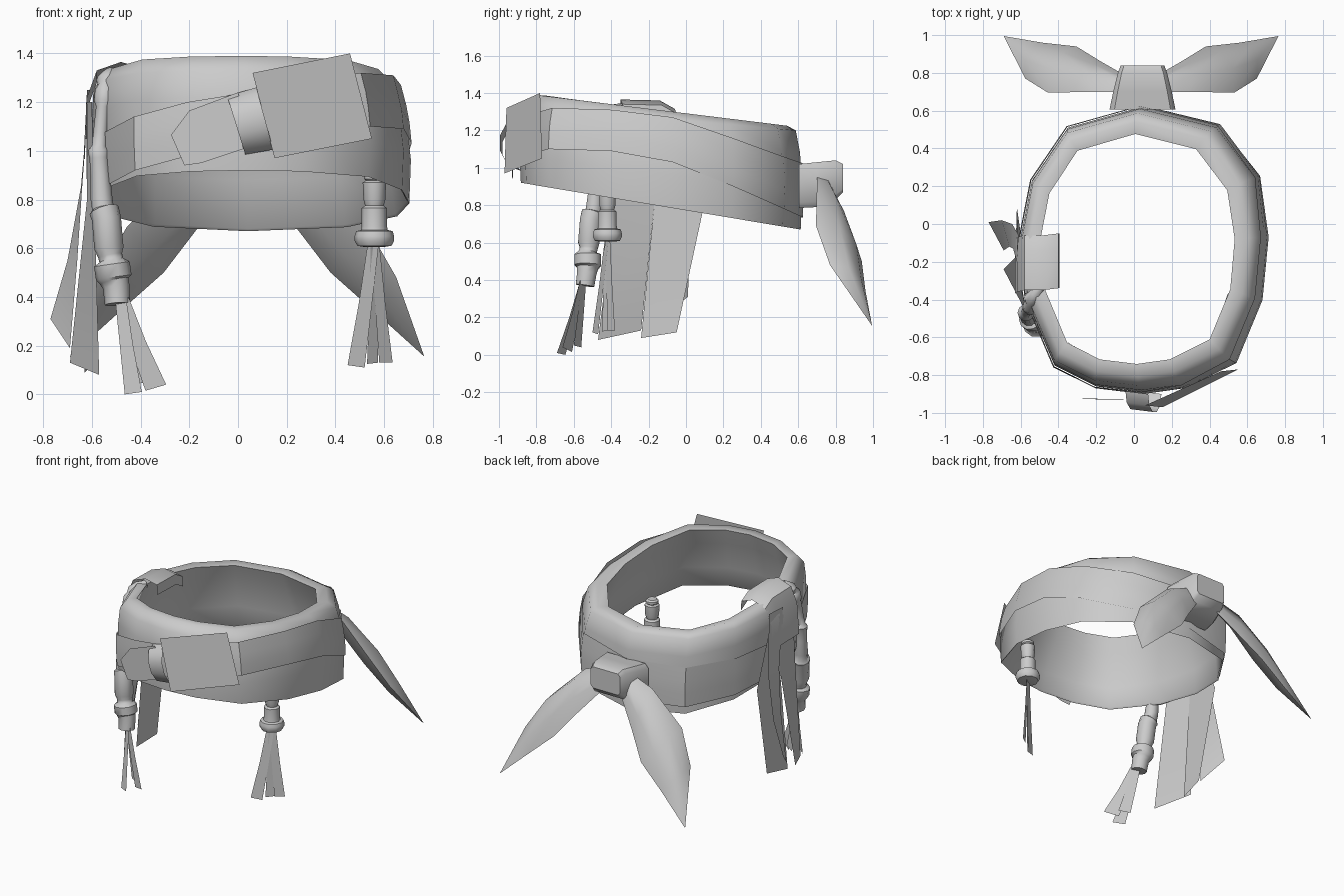
import bpy, bmesh, math
from mathutils import Vector as V


def loft(name, rows, closed=False, caps=False, wrap=False, angle=40):
    """Skin a list of point rows into one mesh."""
    bm = bmesh.new()
    vs = [[bm.verts.new(p) for p in r] for r in rows]
    n, m = len(rows[0]), len(rows)
    for i in range(m if wrap else m - 1):
        for j in range(n if closed else n - 1):
            k, q = (j + 1) % n, (i + 1) % m
            bm.faces.new((vs[i][j], vs[i][k], vs[q][k], vs[q][j]))
    if caps:
        bm.faces.new(vs[0][::-1])
        bm.faces.new(vs[-1])
    bmesh.ops.remove_doubles(bm, verts=bm.verts, dist=1e-5)
    bmesh.ops.recalc_face_normals(bm, faces=bm.faces)
    me = bpy.data.meshes.new(name)
    bm.to_mesh(me)
    bm.free()
    ob = bpy.data.objects.new(name, me)
    bpy.context.collection.objects.link(ob)
    bpy.ops.object.select_all(action='DESELECT')
    ob.select_set(True)
    bpy.context.view_layer.objects.active = ob
    bpy.ops.object.shade_smooth_by_angle(angle=math.radians(angle))
    return ob


def tube(name, stations, sides=10):
    """Beaded cord: stations are (x, y, z, radius)."""
    pts = [V(s[:3]) for s in stations]
    axis_x = V((1, 0, 0))
    rows = []
    for i, s in enumerate(stations):
        d = (pts[min(i + 1, len(pts) - 1)] - pts[max(i - 1, 0)]).normalized()
        b = d.cross(axis_x).normalized()
        a = b.cross(d)
        rows.append([pts[i] + s[3] * (a * math.cos(t) + b * math.sin(t))
                     for t in (2 * math.pi * k / sides for k in range(sides))])
    return loft(name, rows, closed=True, caps=True)


def tassel(name, top, ends):
    """Fan of thin flat strips; each end is a pair of bottom corners."""
    for i, (a, b) in enumerate(ends):
        a, b, t = V(a), V(b), V(top)
        w = (b - a) * 0.32
        o = ((a + b) / 2 - t) * 0.06
        o.z = 0
        mid = t.lerp((a + b) / 2, 0.5)
        loft(f"{name}_{i}", [(t + o - w, t + o + w), (mid - w * 1.2, mid + w * 1.2), (a, b)])


# Head band: 14-sided oval outline, clockwise from the back
oval = [(.04, .62), (.45, .52), (.66, .25), (.71, -.07), (.68, -.40), (.54, -.73), (.27, -.86),
        (.05, -.89), (-.2, -.86), (-.42, -.75), (-.57, -.40), (-.60, -.07), (-.54, .23), (-.35, .51)]
C = (.05, -.12)


def at(p, s, dx=0):
    return C[0] + (p[0] - C[0]) * s + dx, C[1] + (p[1] - C[1]) * (s + (1 - s) * .1)


def ring(s, z_back, z_front, dx=0):
    out = []
    for p in oval:
        t = (.62 - p[1]) / 1.51
        out.append((*at(p, s, dx), z_back + (z_front - z_back) * t))
    return out


loft("head_band", [ring(.99, .67, .92), ring(1, .88, 1.06), ring(.985, 1.08, 1.22, -.01),
                   ring(.95, 1.20, 1.33, -.025), ring(.88, 1.225, 1.39, -.03), ring(.785, 1.215, 1.385, -.035),
                   ring(.84, 1.12, 1.27, -.03), ring(.95, .88, 1.06, -.01), ring(.975, .68, .93)],
     closed=True, wrap=True, angle=60)

# Wavy strip wrapped around the band, hugging its profile
profile = [(0, .99, 0), (.4, 1, 0), (.77, .985, -.01), (1, .96, -.022), (1.3, .93, -.025)]


def hug(f):
    for (f0, s0, d0), (f1, s1, d1) in zip(profile, profile[1:]):
        if f <= f1:
            u = max(0, (f - f0) / (f1 - f0))
            return s0 + (s1 - s0) * u, d0 + (d1 - d0) * u
    return profile[-1][1:]


mids = [.88, .92, 1.03, 1.15, 1.20, 1.21, 1.17, 1.13, 1.09, 1.03, .95, .92, .90, .88]
half = [.145, .14, .13, .12, .11, .11, .11, .11, .11, .11, .11, .12, .13, .14]
rows = []
for k, off in ((-1, .014), (-.3, .016), (.3, .016), (1, .014)):
    row = []
    for p, m, h in zip(oval, mids, half):
        t = (.62 - p[1]) / 1.51
        z = m + k * h
        s, dx = hug((z - .67 - .25 * t) / (.53 - .12 * t))
        row.append((*at(p, s + off, dx), z))
    rows.append(row)
loft("wrap_strip", rows, closed=True)

# Front patch, short end and the small knot between them
loft("front_patch", [((.06, -.96, 1.32), (.15, -.97, .97)), ((.46, -.78, 1.40), (.55, -.77, 1.05))])
loft("front_strip_end", [((-.275, -.925, 1.065), (-.22, -.925, .94)), ((-.2, -.925, 1.165), (-.15, -.93, .95)),
                         ((0, -.93, 1.24), (.06, -.93, 1.02))])
rows = []
for t, y in ((0, -.90), (.08, -.96), (.35, -.995), (.65, -.995), (.92, -.96), (1, -.90)):
    rows.append([V((-.045, y + .015, 1.225)).lerp(V((.03, y + .015, .985)), t),
                 V((.075, y, 1.26)).lerp(V((.145, y, 1.005)), t)])
loft("front_knot", rows, angle=60)

# Back knot: tapered rounded block
rows = []
for y, w, zt, zb in ((.605, .175, 1.02, .785), (.70, .155, 1.03, .79), (.80, .13, 1.04, .83), (.84, .115, 1.02, .87)):
    zm, h = (zt + zb) / 2, (zt - zb) / 2
    rows.append([(.045 + w * a, y, zm + h * b) for a, b in
                 ((-.85, 1), (.85, 1), (1, .75), (1, -.75), (.85, -1), (-.85, -1), (-1, -.75), (-1, .75))])
loft("back_knot", rows, closed=True, caps=True)

# Bow tails: thick leaf shapes given by outer and inner edge, mirrored
edges = [((.12, .70, .98), (.11, .78, .84), .035), ((.30, .70, .91), (.25, .86, .67), .06),
         ((.53, .695, .69), (.38, .94, .50), .08), ((.65, .77, .48), (.56, .96, .34), .06),
         ((.765, .995, .155), (.765, .995, .155), 0)]
n = V((.15, -.25, .19)).cross(V((.5, .1, -.6))).normalized()
for side in (1, -1):
    rows = []
    for a, b, t in edges:
        a, b = V(a), V(b)
        c = (a + b) / 2
        row = [a, c.lerp(a, .4) + n * t, c.lerp(b, .4) + n * t * .8, b, c - n * t * .5]
        if side < 0:
            row = [V((.075 - p.x, p.y, p.z)) for p in row]
        rows.append(row)
    loft("bow_tail_" + ("right" if side > 0 else "left"), rows, closed=True, angle=60)

# Cloth loop draped over the left of the band
loft("cloth_loop", [((x, -.35 + d, z), (x, -.14 + d, z - .005), (x, -.06 + d, z - .05)) for x, z, d in
                    ((-.63, 1.0, -.02), (-.62, 1.22, -.01), (-.58, 1.33, 0), (-.48, 1.365, 0),
                     (-.40, 1.34, .01), (-.395, 1.27, .01))], angle=50)

# Hanging cloth strips on the left
loft("hanging_strip_outer", [((-.61, -.06, 1.25), (-.62, -.2, 1.25)), ((-.645, .0, .85), (-.64, -.13, .85)),
                             ((-.70, .02, .55), (-.66, -.12, .55)), ((-.77, .01, .31), (-.69, -.14, .19))])
loft("hanging_strip_back", [((-.615, -.08, 1.2), (-.625, -.2, 1.2)), ((-.62, .09, .77), (-.62, -.17, .80)),
                            ((-.60, -.05, .12), (-.63, -.24, .09))])
loft("hanging_strip_front", [((-.62, -.2, 1.2), (-.60, -.34, 1.2)), ((-.62, -.17, .80), (-.59, -.38, .80)),
                             ((-.69, -.24, .13), (-.57, -.47, .08))])

# Long beaded braid on the left front
tube("braid_left", [
    (-.49, -.33, 1.32, .025), (-.52, -.37, 1.31, .035), (-.54, -.40, 1.28, .045), (-.545, -.42, 1.265, .03),
    (-.545, -.43, 1.25, .042), (-.55, -.44, 1.20, .042), (-.555, -.45, 1.18, .028), (-.565, -.46, 1.07, .03),
    (-.57, -.47, 1.02, .03), (-.572, -.47, 1.0, .045), (-.57, -.475, .97, .04), (-.565, -.48, .90, .04),
    (-.56, -.49, .80, .045), (-.555, -.495, .765, .045), (-.55, -.50, .755, .062), (-.54, -.51, .72, .06),
    (-.53, -.52, .60, .06), (-.525, -.52, .57, .05), (-.52, -.525, .55, .05), (-.518, -.525, .535, .074),
    (-.51, -.525, .48, .074), (-.508, -.527, .465, .06), (-.50, -.53, .44, .055), (-.495, -.54, .37, .052)])
tassel("tassel_left", (-.485, -.545, .39), [
    ((-.465, -.645, .0), (-.395, -.69, .01)), ((-.38, -.61, .015), (-.295, -.66, .04)),
    ((-.44, -.56, .04), (-.37, -.60, .05))])

# Short beaded cord on the right
x, y = .56, -.42
tube("bead_right", [(x, y, z, r) for z, r in (
    (.91, .03), (.90, .042), (.885, .042), (.878, .035), (.87, .048), (.80, .045), (.775, .038),
    (.765, .052), (.69, .052), (.675, .055), (.67, .075), (.65, .081), (.63, .081), (.61, .07), (.605, .04))])
tassel("tassel_right", (x, y, .62), [
    ((.45, -.50, .12), (.52, -.47, .11)), ((.53, -.45, .125), (.575, -.41, .13)), ((.58, -.42, .13), (.635, -.38, .13))])
